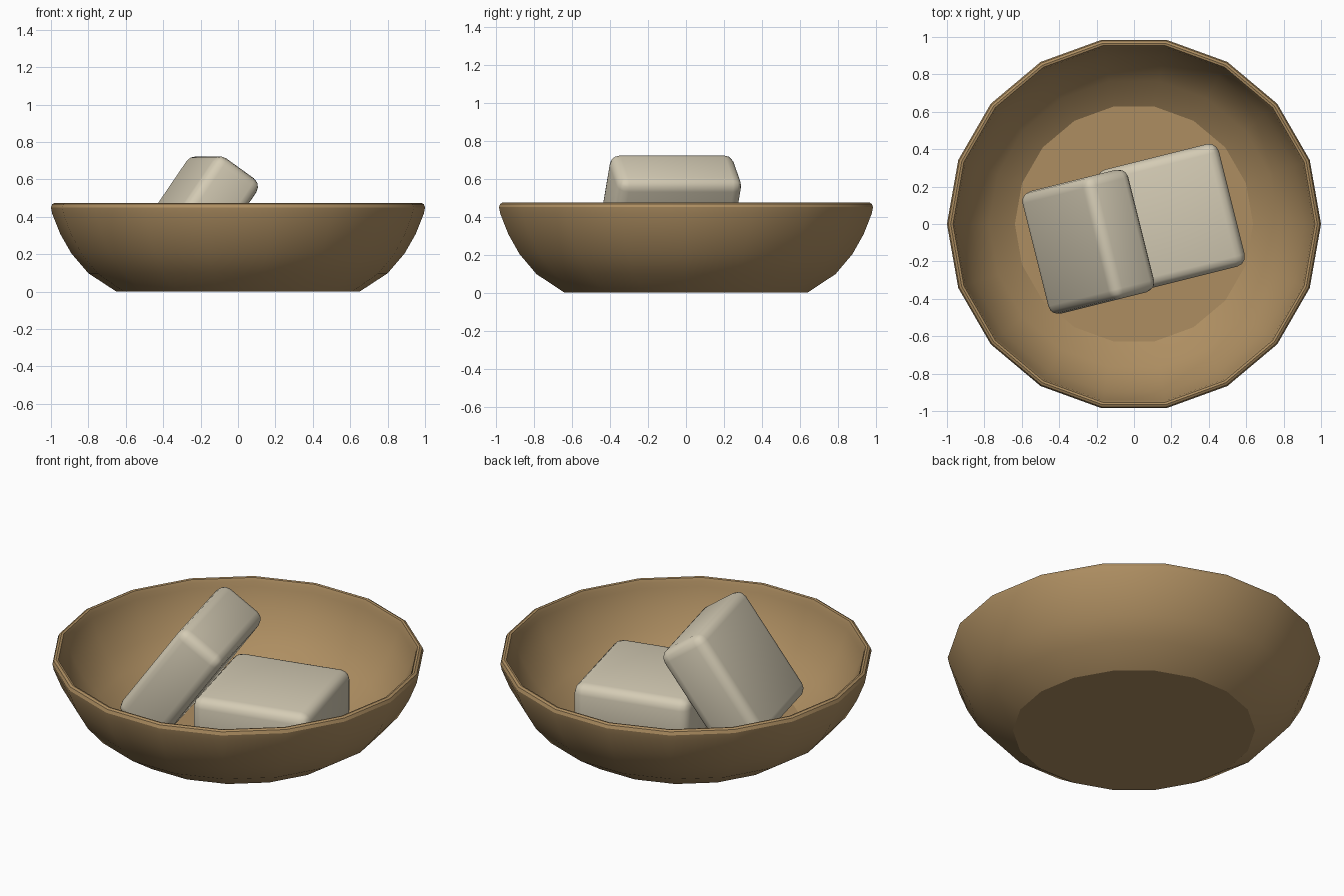
import bpy, bmesh, math
from mathutils import Matrix, Vector

if "Cube" in bpy.data.objects:
    bpy.data.objects.remove(bpy.data.objects["Cube"])

SIDES = 18


def material(name, rgb):
    m = bpy.data.materials.new(name)
    m.diffuse_color = (*rgb, 1)
    m.use_nodes = True
    m.node_tree.nodes["Principled BSDF"].inputs["Base Color"].default_value = m.diffuse_color
    return m


def finish(bm, name, mat, angle):
    bmesh.ops.recalc_face_normals(bm, faces=bm.faces)
    me = bpy.data.meshes.new(name)
    bm.to_mesh(me)
    bm.free()
    me.materials.append(mat)
    ob = bpy.data.objects.new(name, me)
    bpy.context.collection.objects.link(ob)
    bpy.ops.object.select_all(action='DESELECT')
    ob.select_set(True)
    bpy.context.view_layer.objects.active = ob
    bpy.ops.object.shade_smooth_by_angle(angle=math.radians(angle))
    return ob


wood = material("brown clay", (0.42, 0.27, 0.12))
cream = material("cream", (0.66, 0.60, 0.46))

# Bowl: outer wall, rounded rim, inner wall, with flat foot and floor
profile = [(0.65, 0), (0.80, 0.098), (0.89, 0.203), (0.95, 0.308),
           (0.993, 0.415), (1.0, 0.45), (0.993, 0.468), (0.98, 0.475),
           (0.968, 0.472), (0.96, 0.455), (0.955, 0.425), (0.911, 0.32),
           (0.857, 0.225), (0.775, 0.13), (0.637, 0.04)]
bm = bmesh.new()
rings = []
for r, z in profile:
    rings.append([bm.verts.new((r * math.cos(k * math.tau / SIDES),
                                r * math.sin(k * math.tau / SIDES), z))
                  for k in range(SIDES)])
for a, b in zip(rings, rings[1:]):
    for k in range(SIDES):
        n = (k + 1) % SIDES
        bm.faces.new((a[k], a[n], b[n], b[k]))
bm.faces.new(rings[0])
bm.faces.new(rings[-1])
finish(bm, "bowl", wood, 31)


# Rounded blocks, placed in a frame turned about z
def block(name, centre, tilt):
    bm = bmesh.new()
    bmesh.ops.create_cube(bm, size=1)
    bmesh.ops.scale(bm, vec=(0.67, 0.675, 0.295), verts=bm.verts)
    bmesh.ops.bevel(bm, geom=bm.edges[:], offset=0.055, segments=3,
                    profile=0.5, affect='EDGES')
    turn = Matrix.Rotation(math.radians(14), 4, 'Z')
    bm.transform(turn @ Matrix.Translation(Vector(centre))
                 @ Matrix.Rotation(math.radians(-tilt), 4, 'Y'))
    finish(bm, name, cream, 40)


block("flat_block", (0.20, -0.017, 0.188), 0)
block("leaning_block", (-0.26, -0.033, 0.385), 55)
